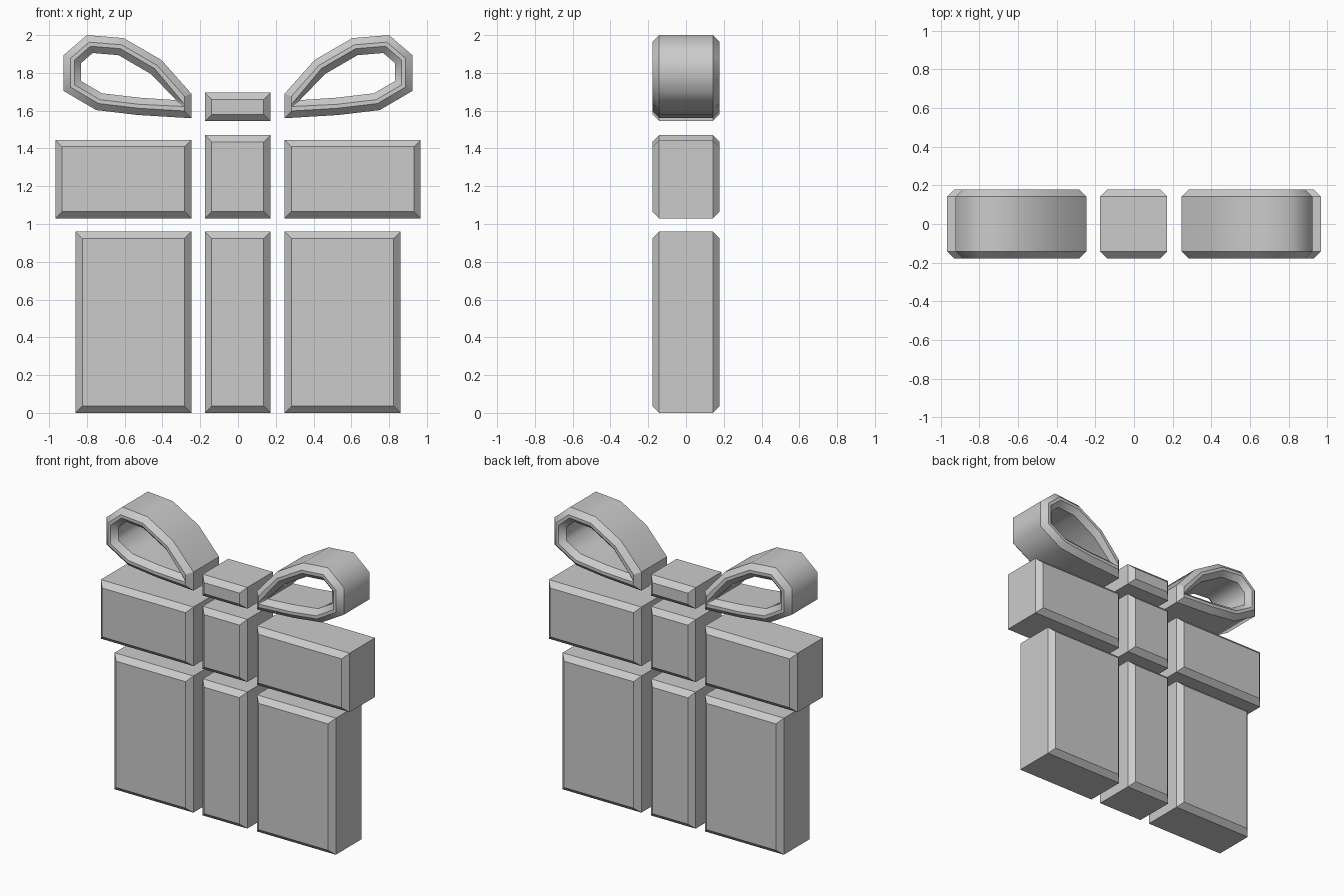
import bpy, bmesh
from mathutils import Vector

cube = bpy.data.objects.get("Cube")
if cube:
    bpy.data.objects.remove(cube, do_unlink=True)

grey = bpy.data.materials.new("plain_grey")
grey.use_nodes = True
colour = (0.6, 0.6, 0.6, 1)
grey.diffuse_color = colour
grey.node_tree.nodes["Principled BSDF"].inputs["Base Color"].default_value = colour

FACE, WALL, BEVEL = 0.178, 0.142, 0.036   # face depth, wall depth, chamfer width


def inset(points, width):
    """Offset a counter-clockwise outline inward with mitred corners."""
    result = []
    for i, p in enumerate(points):
        p = Vector(p)
        a = (p - Vector(points[i - 1])).normalized()
        b = (Vector(points[(i + 1) % len(points)]) - p).normalized()
        na, nb = Vector((-a.y, a.x)), Vector((-b.y, b.x))
        result.append(p + (na + nb) * width / (1 + na.dot(nb)))
    return result


def loft(name, rings, closed, side=1):
    """Join (outline, depth) rings; closed wraps round, otherwise the ends are capped."""
    bm = bmesh.new()
    loops = [[bm.verts.new((side * x, y, z)) for x, z in pts] for pts, y in rings]
    n = len(loops[0])
    for k in range(len(loops) if closed else len(loops) - 1):
        a, b = loops[k], loops[(k + 1) % len(loops)]
        for i in range(n):
            j = (i + 1) % n
            bm.faces.new((a[i], a[j], b[j], b[i]))
    if not closed:
        bm.faces.new(loops[0])
        bm.faces.new(loops[-1])
    bmesh.ops.recalc_face_normals(bm, faces=bm.faces[:])
    if closed:
        # the ribbon is smooth along its length, crisp at chamfers and at its cut end
        tips = {v for loop in loops for v in (loop[0], loop[-1])}
        for f in bm.faces:
            f.smooth = True
        for e in bm.edges:
            a, b = e.verts
            e.smooth = abs(a.co.y - b.co.y) > 0.001 and not (a in tips and b in tips)
    mesh = bpy.data.meshes.new(name)
    bm.to_mesh(mesh)
    bm.free()
    mesh.materials.append(grey)
    obj = bpy.data.objects.new(name, mesh)
    bpy.context.collection.objects.link(obj)


def block(name, x0, x1, z0, z1, side=1):
    """Slab with chamfered front and back rims."""
    outline = [(x0, z0), (x1, z0), (x1, z1), (x0, z1)]
    small = inset(outline, BEVEL)
    loft(name, [(small, -FACE), (outline, -WALL), (outline, WALL), (small, FACE)], False, side)


# Ribbon strip and knot in the middle
block("box_ribbon", -0.175, 0.172, 0, 0.96)
block("lid_ribbon", -0.175, 0.172, 1.03, 1.47)
block("bow_knot", -0.175, 0.172, 1.545, 1.695)

# Bow loop outline, from the lower cut end round to the upper cut end
outer = [(0.247, 1.56), (0.53, 1.577), (0.75, 1.603), (0.923, 1.704), (0.923, 1.894),
         (0.80, 2.0), (0.605, 1.984), (0.405, 1.868), (0.247, 1.69)]
rim_outer = inset(outer, BEVEL)
rim_inner = inset(outer, 0.057)
hole = inset(outer, 0.092)
# The opening closes to a point beside the cut end
rim_inner[0], rim_inner[-1] = (0.284, 1.622), (0.284, 1.634)
hole[0], hole[-1] = (0.33, 1.656), (0.332, 1.662)

for word, side in (("left", 1), ("right", -1)):
    block(word + "_box_panel", 0.247, 0.86, 0, 0.96, side)
    block(word + "_lid_panel", 0.247, 0.967, 1.03, 1.445, side)
    loft(word + "_bow_loop",
         [(outer, -WALL), (rim_outer, -FACE), (rim_inner, -FACE), (hole, -WALL),
          (hole, WALL), (rim_inner, FACE), (rim_outer, FACE), (outer, WALL)], True, side)
